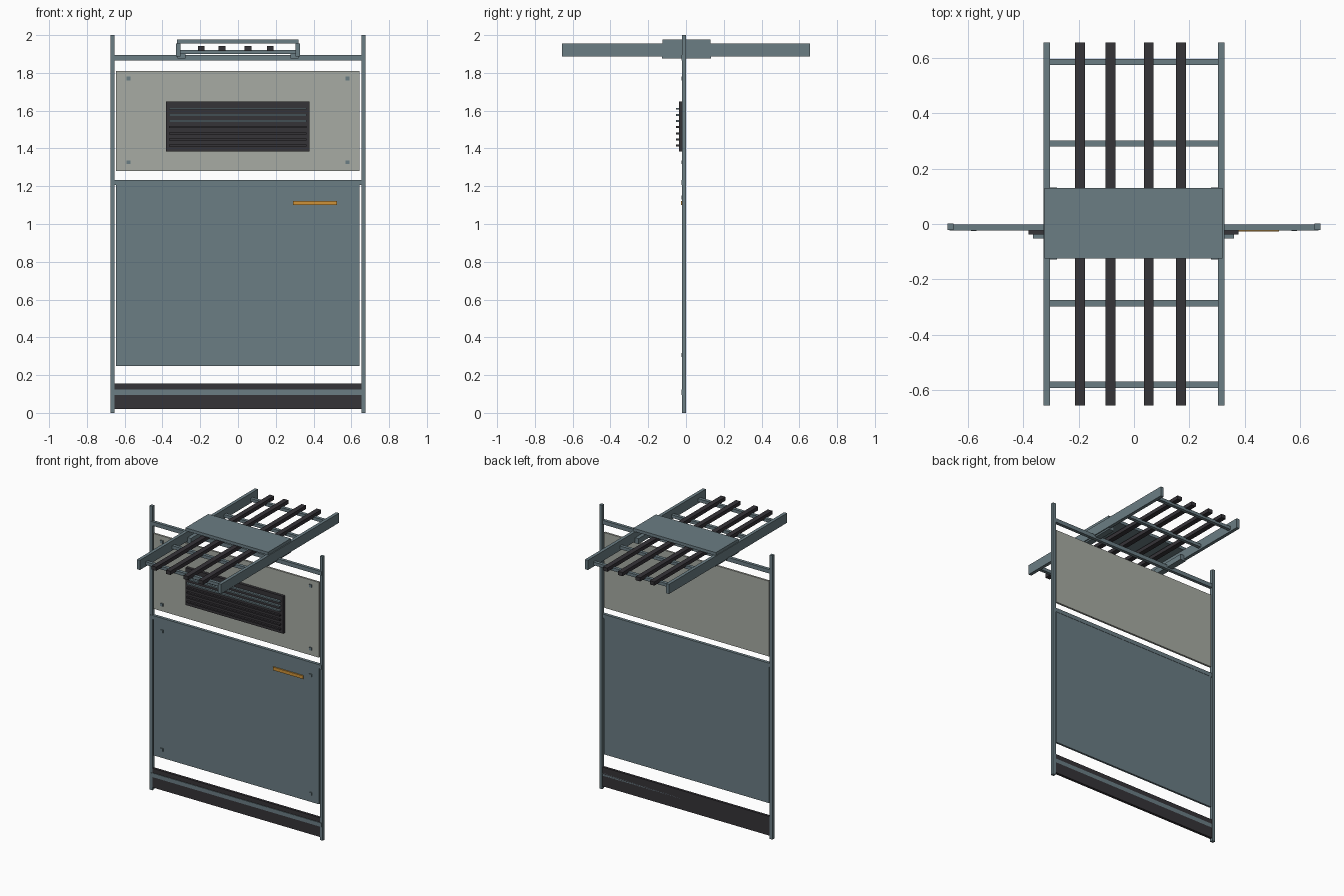
import bpy

cube = bpy.data.objects.get("Cube")
if cube:
    bpy.data.objects.remove(cube, do_unlink=True)


def material(name, rgb):
    m = bpy.data.materials.new(name)
    m.use_nodes = True
    col = (*rgb, 1.0)
    m.diffuse_color = col
    m.node_tree.nodes["Principled BSDF"].inputs["Base Color"].default_value = col
    return m


STEEL = material("blue_grey_steel", (0.145, 0.205, 0.23))
DARK = material("dark_charcoal", (0.036, 0.033, 0.039))
PALE = material("pale_grey", (0.39, 0.41, 0.37))
AMBER = material("amber", (0.62, 0.29, 0.04))


def box(name, x, y, z, mat):
    """Box spanning the (low, high) range on each axis."""
    spans = (x, y, z)
    corners = [(a, b, c) for a in x for b in y for c in z]
    faces = [(0, 1, 3, 2), (4, 6, 7, 5), (0, 4, 5, 1),
             (2, 3, 7, 6), (0, 2, 6, 4), (1, 5, 7, 3)]
    mesh = bpy.data.meshes.new(name)
    mesh.from_pydata(corners, [], faces)
    mesh.materials.append(mat)
    ob = bpy.data.objects.new(name, mesh)
    bpy.context.collection.objects.link(ob)
    return ob


def around(c, size):
    return (c - size / 2, c + size / 2)


SIDES = (("right", -1), ("left", 1))

# Upright frame: posts and cross rails
for side, s in SIDES:
    box(f"post_{side}", around(s * 0.664, 0.022), (-0.021, 0.001), (0, 2), STEEL)
for name, z in (("top", 1.88), ("middle", 1.22), ("bottom", 0.109)):
    box(f"{name}_rail", (-0.668, 0.668), (-0.024, -0.002), around(z, 0.028), STEEL)

# Panels and kick plate
box("upper_panel", (-0.646, 0.643), (-0.018, -0.004), (1.28, 1.81), PALE)
box("lower_panel", (-0.646, 0.643), (-0.018, -0.004), (0.247, 1.21), STEEL)
box("kick_plate", (-0.655, 0.655), (-0.02, -0.002), (0.02, 0.155), DARK)

# Screws in the panel corners
for side, s in SIDES:
    for i, z in enumerate((1.77, 1.327, 1.14, 0.306)):
        box(f"screw_{side}_{i}", around(s * 0.58, 0.02), (-0.025, -0.015),
            around(z, 0.02), STEEL)

# Vent with louvre slats
box("vent_body", (-0.381, 0.378), (-0.038, -0.016), (1.385, 1.648), DARK)
for i in range(7):
    box(f"vent_slat_{i}", (-0.365, 0.362), (-0.053, -0.036),
        around(1.61 - i * 0.0325, 0.01), STEEL if i < 3 else DARK)

# Door handle
box("handle", (0.29, 0.525), (-0.027, -0.016), (1.101, 1.123), AMBER)

# Overhead rack: side beams, rungs and dark bars
for side, s in SIDES:
    box(f"rack_beam_{side}", around(s * 0.316, 0.023), (-0.657, 0.657),
        (1.888, 1.956), STEEL)
for i, y in enumerate((-0.582, -0.286, 0.291, 0.586)):
    box(f"rack_rung_{i}", (-0.31, 0.31), around(y, 0.023), (1.9, 1.922), STEEL)
for i, x in enumerate((-0.195, -0.085, 0.053, 0.17)):
    box(f"rack_bar_{i}", around(x, 0.035), (-0.657, 0.657), (1.916, 1.942), DARK)

# Cover plate and the clips that hold it to the beams
box("cover_plate", (-0.323, 0.321), (-0.124, 0.13), (1.956, 1.977), STEEL)
for side, s in SIDES:
    inner, mid, outer = s * 0.278, s * 0.304, s * 0.32
    box(f"clip_foot_{side}", sorted((inner, outer)), (-0.128, 0.132),
        (1.877, 1.888), STEEL)
    box(f"clip_upright_{side}", sorted((inner, mid)), (-0.128, 0.132),
        (1.888, 1.915), STEEL)
